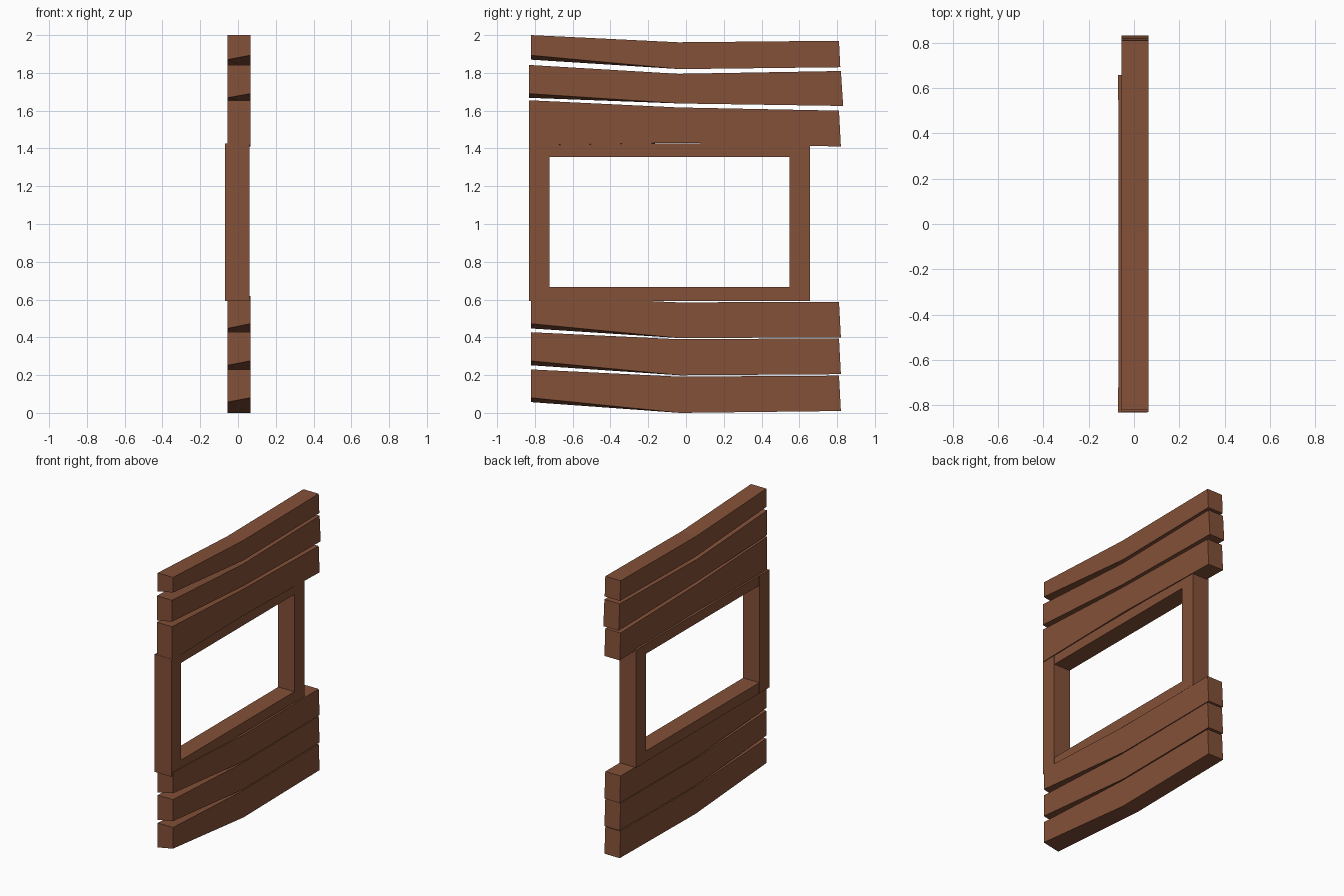
import bpy, bmesh

if "Cube" in bpy.data.objects:
    bpy.data.objects.remove(bpy.data.objects["Cube"])

# single wood colour
wood = bpy.data.materials.new("brown wood")
wood.diffuse_color = (0.23, 0.082, 0.04, 1)
wood.use_nodes = True
wood.node_tree.nodes["Principled BSDF"].inputs["Base Color"].default_value = wood.diffuse_color


def make_mesh(name, sections):
    """Loft four-cornered sections along y into a closed board."""
    bm = bmesh.new()
    rings = [[bm.verts.new(p) for p in s] for s in sections]
    for a, b in zip(rings, rings[1:]):
        for i in range(4):
            j = (i + 1) % 4
            bm.faces.new((a[i], a[j], b[j], b[i]))
    bm.faces.new(rings[0])
    bm.faces.new(rings[-1])
    bmesh.ops.recalc_face_normals(bm, faces=bm.faces)
    me = bpy.data.meshes.new(name)
    bm.to_mesh(me)
    bm.free()
    me.materials.append(wood)
    ob = bpy.data.objects.new(name, me)
    bpy.context.collection.objects.link(ob)


def section(x0, x1, y_top, y_bot, top, bot_left, bot_right):
    return [(x0, y_bot, bot_left), (x1, y_bot, bot_right),
            (x1, y_top, top), (x0, y_top, top)]


def plank(name, front, middle, back):
    """Bent plank: front = y, top, bottoms; middle = top, bottom; back = ys, top, bottom."""
    x0, x1 = -0.055, 0.065
    fy, ft, fl, fr = front
    mt, mb = middle
    by_top, by_bot, bt, bb = back
    make_mesh(name, [
        section(x0, x1, fy, fy, ft, fl, fr),
        section(x0, x1, -0.04, -0.03, mt, mb, mb),
        section(x0, x1, by_top, by_bot, bt, bb, bb)])


def box(name, x0, x1, y0, y1, z0, z1):
    make_mesh(name, [section(x0, x1, y, y, z1, z0, z0) for y in (y0, y1)])


# planks above the window
plank("upper_plank_top", (-0.82, 2.0, 1.87, 1.893), (1.962, 1.82), (0.81, 0.817, 1.97, 1.83))
plank("upper_plank_middle", (-0.83, 1.842, 1.668, 1.69), (1.795, 1.638), (0.82, 0.832, 1.81, 1.625))
plank("upper_plank_bottom", (-0.83, 1.655, 1.415, 1.417), (1.617, 1.43), (0.81, 0.82, 1.60, 1.41))

# planks below the window
plank("lower_plank_top", (-0.82, 0.62, 0.447, 0.472), (0.585, 0.396), (0.81, 0.82, 0.588, 0.40))
plank("lower_plank_middle", (-0.82, 0.427, 0.252, 0.275), (0.39, 0.199), (0.81, 0.82, 0.395, 0.205))
plank("lower_plank_bottom", (-0.82, 0.23, 0.057, 0.08), (0.192, 0.0), (0.81, 0.82, 0.197, 0.01))

# window frame
for side, y in (("front", -0.832), ("back", 0.547)):
    box("window_post_" + side, -0.07, 0.06, y, y + 0.11, 0.592, 1.425)
for level, z0, z1 in (("lower", 0.592, 0.667), ("upper", 1.355, 1.425)):
    box("window_rail_" + level, -0.068, 0.058, -0.722, 0.547, z0, z1)
